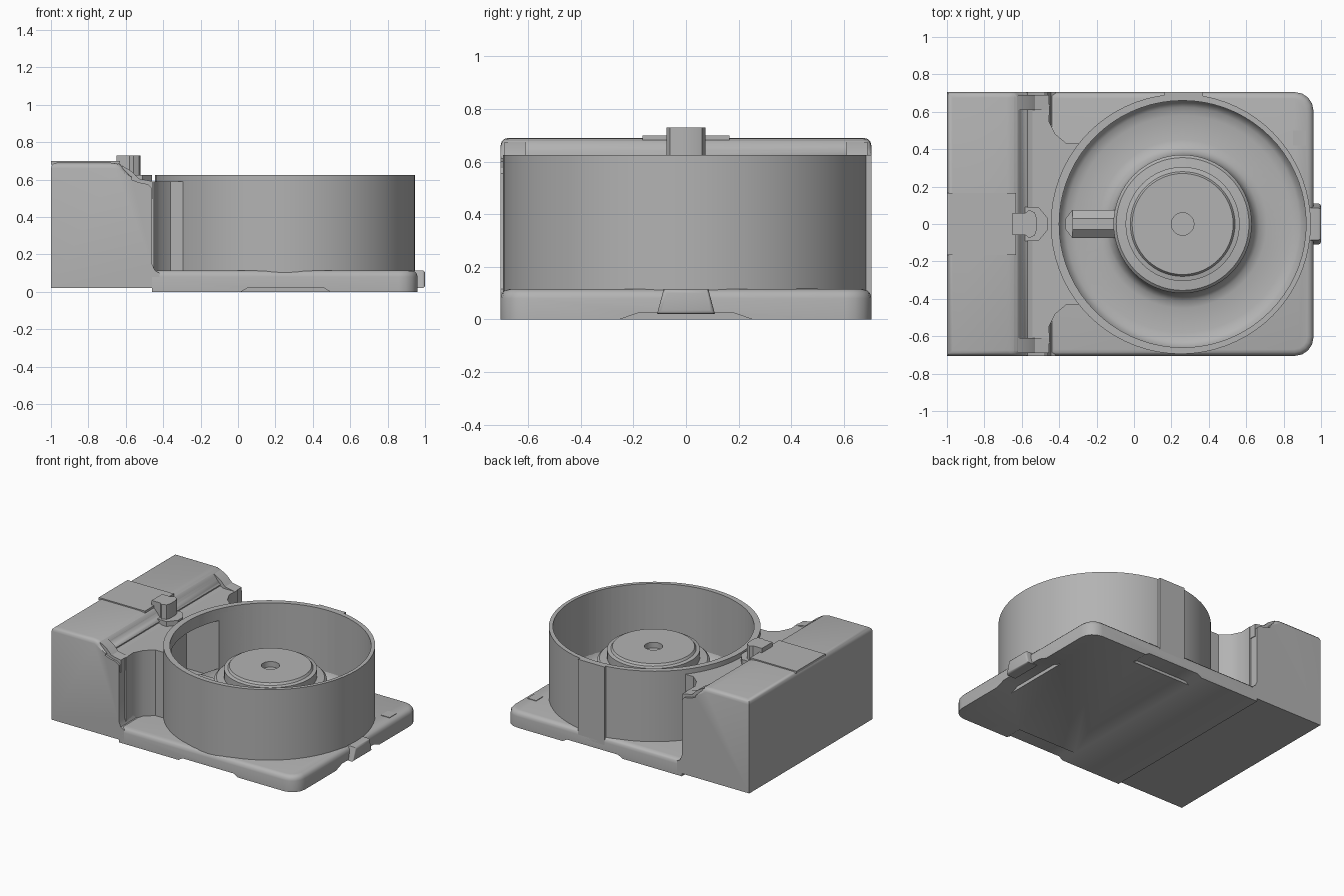
import bpy, bmesh, math
from mathutils import Vector

cube = bpy.data.objects.get("Cube")
if cube:
    bpy.data.objects.remove(cube, do_unlink=True)

GREY = (0.45, 0.45, 0.45, 1)
mat = bpy.data.materials.new("plain grey")
mat.use_nodes = True
mat.diffuse_color = GREY
mat.node_tree.nodes["Principled BSDF"].inputs["Base Color"].default_value = GREY

W = 0.705           # half depth of the housing
RING_X = 0.25       # ring centre
HUB_X = 0.26        # chamber and hub centre


def finish(name, bm):
    bmesh.ops.recalc_face_normals(bm, faces=bm.faces[:])
    mesh = bpy.data.meshes.new(name)
    bm.to_mesh(mesh)
    bm.free()
    mesh.materials.append(mat)
    ob = bpy.data.objects.new(name, mesh)
    bpy.context.collection.objects.link(ob)
    return ob


def prism(name, pts, lo, hi, axis="z", round_if=None, size=0.03):
    """Extrude a profile along an axis, then round the edges the rule picks."""
    place = {"z": lambda a, b, c: (a, b, c),
             "y": lambda a, b, c: (a, c, b),
             "x": lambda a, b, c: (c, a, b)}[axis]
    bm = bmesh.new()
    rows = [[bm.verts.new(place(a, b, c)) for a, b in pts] for c in (lo, hi)]
    n = len(pts)
    for row in rows:
        bm.faces.new(row)
    for i in range(n):
        j = (i + 1) % n
        bm.faces.new((rows[0][i], rows[0][j], rows[1][j], rows[1][i]))
    if round_if:
        edges = [e for e in bm.edges if all(round_if(v.co) for v in e.verts)]
        bmesh.ops.bevel(bm, geom=edges, offset=size, segments=3,
                        profile=0.5, affect="EDGES")
    return finish(name, bm)


def box(name, x, y, z):
    return prism(name, [(x[0], y[0]), (x[1], y[0]), (x[1], y[1]), (x[0], y[1])], *z)


def lathe(name, profile, cx, closed=False, steps=64):
    bm = bmesh.new()
    vs = [bm.verts.new((cx + r, 0, z)) for r, z in profile]
    for a, b in zip(vs, vs[1:] + vs[:1] if closed else vs[1:]):
        bm.edges.new((a, b))
    bmesh.ops.spin(bm, geom=bm.verts[:] + bm.edges[:], cent=(cx, 0, 0),
                   axis=(0, 0, 1), angle=math.tau, steps=steps)
    bmesh.ops.remove_doubles(bm, verts=bm.verts[:], dist=0.0005)
    return finish(name, bm)


def cut(ob, *cutters):
    """Subtract the cutters and keep the resulting mesh."""
    for c in cutters:
        mod = ob.modifiers.new("cut", "BOOLEAN")
        mod.operation, mod.solver, mod.object = "DIFFERENCE", "EXACT", c
    graph = bpy.context.evaluated_depsgraph_get()
    mesh = bpy.data.meshes.new_from_object(ob.evaluated_get(graph))
    ob.modifiers.clear()
    ob.data = mesh


# Base plate with rounded free corners and a soft top edge
R = 0.1
plate_pts = [(-0.46, -W)]
for sy in (-1, 1):
    arc = [(0.96 - R + R * math.cos(t), sy * (W - R + R * math.sin(t)))
           for t in (math.pi / 2 * k / 4 for k in range(5))]
    plate_pts += arc[::-1] if sy < 0 else arc
plate_pts.append((-0.46, W))
base_plate = prism("base_plate", plate_pts, 0, 0.115,
                   round_if=lambda v: v.z > 0.1, size=0.035)

# Shallow relief notches under three edges of the plate
front_notch = [(0, -0.01), (0.05, 0.02), (0.46, 0.02), (0.51, -0.01)]
side_notch = [(-0.28, -0.01), (-0.18, 0.025), (0.18, 0.025), (0.28, -0.01)]
notches = [prism("notch_front", front_notch, -0.8, -0.58, "y"),
           prism("notch_back", front_notch, 0.58, 0.8, "y"),
           prism("notch_side", side_notch, 0.84, 1.1, "x")]

# Tall end block with a stepped shoulder
block_pts = [(-1, 0.02), (-1, 0.69), (-0.65, 0.69), (-0.615, 0.675),
             (-0.595, 0.63), (-0.57, 0.6), (-0.53, 0.585), (-0.48, 0.575),
             (-0.46, 0.555), (-0.46, 0.15), (-0.445, 0.115), (-0.42, 0.1), (-0.42, 0.02)]
end_block = prism("end_block", block_pts, -W, W, "y",
                  round_if=lambda v: v.z > 0.62, size=0.03)

# Neck joining the block to the ring
half = [(-0.55, 0.64), (-0.45, 0.64), (-0.455, 0.55), (-0.42, 0.48),
        (-0.36, 0.43), (-0.2, 0.43)]
neck = prism("neck", [(x, -y) for x, y in half] + half[::-1], 0.05, 0.59)

# Round chamber wall
ring = lathe("ring_wall", [(0.5, 0.05), (0.695, 0.05), (0.695, 0.625), (0.5, 0.625)],
             RING_X, closed=True, steps=72)

# Cutters: chamber bore and the outlet between chamber and block
bore = lathe("bore_cutter", [(0, 0.04), (0.66, 0.04), (0.66, 0.8), (0, 0.8)], HUB_X, steps=72)
outlet = box("outlet_cutter", (-0.6, -0.1), (-0.27, 0.27), (0.125, 0.54))
cut(base_plate, *notches)
cut(end_block, outlet)
cut(neck, bore, outlet)
cut(ring, bore, outlet)
for c in notches + [bore, outlet]:
    bpy.data.objects.remove(c, do_unlink=True)

# Chamber floor with fillets, rising into the stepped hub
lathe("hub_and_floor", [
    (0, 0.44), (0.06, 0.44), (0.06, 0.48), (0.27, 0.48), (0.28, 0.465),
    (0.305, 0.46), (0.305, 0.4), (0.355, 0.395), (0.37, 0.38), (0.37, 0.2),
    (0.385, 0.155), (0.41, 0.13), (0.45, 0.12), (0.58, 0.12), (0.625, 0.13),
    (0.65, 0.15), (0.665, 0.19)], HUB_X)

# Gabled rib between hub and outlet
prism("hub_rib", [(-0.075, 0.1), (-0.075, 0.21), (-0.03, 0.25), (0.03, 0.25),
                  (0.075, 0.21), (0.075, 0.1)], -0.33, -0.09, "x")
prism("rib_nose", [(-0.33, -0.075), (-0.365, -0.03), (-0.365, 0.03), (-0.33, 0.075)],
      0.1, 0.21)

# Post standing between block and ring, with a flared foot
prism("post", [(-0.65, -0.06), (-0.58, -0.06), (-0.56, -0.075), (-0.53, -0.06),
               (-0.52, -0.03), (-0.52, 0.03), (-0.53, 0.06), (-0.56, 0.075),
               (-0.58, 0.06), (-0.65, 0.06)], 0.55, 0.73)
prism("post_foot", [(-0.6, -0.09), (-0.51, -0.09), (-0.46, -0.03), (-0.46, 0.03),
                    (-0.51, 0.09), (-0.6, 0.09)], 0.54, 0.625)

# Raised strip on the block top
box("top_strip", (-1, -0.63), (-0.165, 0.165), (0.68, 0.698))

# Small sloped ears on the shoulder corners
ear = [(-0.62, 0.5), (-0.62, 0.675), (-0.57, 0.645), (-0.53, 0.605),
       (-0.455, 0.59), (-0.455, 0.5)]
for side, y in (("front", -0.65), ("back", 0.65)):
    prism("ear_" + side, ear, y - 0.04, y + 0.04, "y")

# Flat pad on the back of the ring, end tab and corner plate
box("back_pad", (0.16, 0.37), (0.67, W), (0.06, 0.625))
prism("end_tab", [(-0.11, 0.02), (-0.085, 0.115), (0.085, 0.115), (0.11, 0.02)],
      0.92, 1, "x", round_if=lambda v: v.x > 0.99, size=0.015)
box("corner_plate", (0.85, 0.92), (0.42, 0.5), (0.11, 0.119))

# Smooth the curved faces, keep corners crisp
meshes = [o for o in bpy.context.collection.objects
          if o.type == "MESH" and mat.name in o.data.materials]
for o in bpy.context.selected_objects:
    o.select_set(False)
for o in meshes:
    o.select_set(True)
bpy.context.view_layer.objects.active = meshes[0]
bpy.ops.object.shade_smooth_by_angle(angle=math.radians(32))
